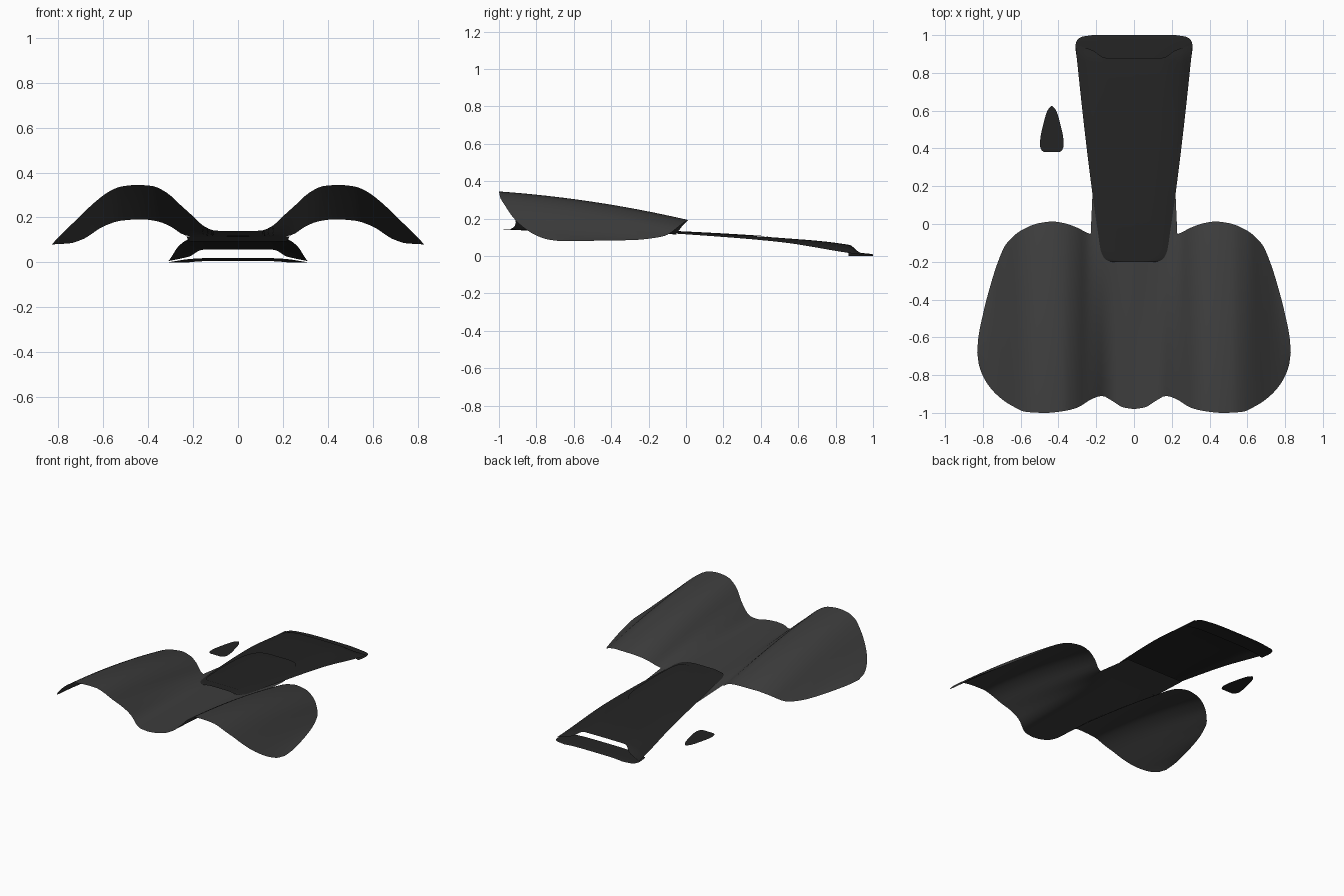
import bpy, bmesh, math

if "Cube" in bpy.data.objects:
    bpy.data.objects.remove(bpy.data.objects["Cube"])


def material(name, rgb):
    m = bpy.data.materials.new(name)
    m.diffuse_color = (*rgb, 1)
    m.use_nodes = True
    m.node_tree.nodes["Principled BSDF"].inputs["Base Color"].default_value = m.diffuse_color
    return m


GREY = material("dark grey", (0.047, 0.047, 0.047))
BLACK = material("near black", (0.017, 0.017, 0.017))


def curve(*pts):
    """Smooth monotone interpolation through (position, value) points."""
    n = len(pts)
    d = [(pts[i + 1][1] - pts[i][1]) / (pts[i + 1][0] - pts[i][0]) for i in range(n - 1)]
    m = [d[0]] + [2 * a * b / (a + b) if a * b > 0 else 0 for a, b in zip(d, d[1:])] + [d[-1]]

    def f(x):
        x = min(max(x, pts[0][0]), pts[-1][0])
        i = 0
        while i < n - 2 and x > pts[i + 1][0]:
            i += 1
        h = pts[i + 1][0] - pts[i][0]
        t = (x - pts[i][0]) / h
        return ((1 + 2 * t) * (1 - t) ** 2 * pts[i][1] + t * (1 - t) ** 2 * h * m[i]
                + t * t * (3 - 2 * t) * pts[i + 1][1] + t * t * (t - 1) * h * m[i + 1])
    return f


def sheet(name, nu, nv, fn, mat):
    """Smooth surface from fn(u, v), with u in -1..1 and v in 0..1."""
    bm = bmesh.new()
    g = [[bm.verts.new(fn(2 * i / nu - 1, j / nv)) for j in range(nv + 1)] for i in range(nu + 1)]
    for i in range(nu):
        for j in range(nv):
            bm.faces.new((g[i][j], g[i + 1][j], g[i + 1][j + 1], g[i][j + 1])).smooth = True
    bmesh.ops.remove_doubles(bm, verts=bm.verts, dist=1e-5)
    me = bpy.data.meshes.new(name)
    bm.to_mesh(me)
    bm.free()
    me.materials.append(mat)
    ob = bpy.data.objects.new(name, me)
    bpy.context.collection.objects.link(ob)
    return ob


# Twin-humped wing shell: edge outlines and edge heights across x
back_y = curve((0, -.05), (.22, -.054), (.3, -.02), (.36, .002), (.43, .013), (.5, .005),
               (.59, -.03), (.677, -.106), (.72, -.2), (.77, -.36), (.8, -.48), (.825, -.61), (.83, -.68))
front_y = curve((0, -.98), (.06, -.97), (.11, -.94), (.17, -.91), (.22, -.925), (.3, -.972),
                (.37, -.99), (.47, -1), (.57, -.995), (.65, -.96), (.72, -.91), (.78, -.84),
                (.82, -.75), (.83, -.68))
back_z = curve((0, .117), (.2, .115), (.24, .122), (.3, .16), (.36, .183), (.43, .192), (.52, .186),
               (.6, .16), (.69, .104), (.75, .085), (.83, .08))
front_z = curve((0, .14), (.1, .141), (.15, .16), (.2, .205), (.25, .25), (.32, .312), (.38, .34),
                (.45, .345), (.52, .338), (.57, .318), (.63, .275), (.72, .19), (.79, .122), (.83, .08))


def wing(u, v):
    x = .83 * math.sin(math.pi / 2 * u)
    a = abs(x)
    t = 1 - v
    y = back_y(a) + (front_y(a) - back_y(a)) * t
    bulge = .4 * max(front_z(a) - .14, 0) * t * (1 - t)
    return x, y, back_z(a) + (front_z(a) - back_z(a)) * t + bulge


sheet("wing_shell", 120, 40, wing, GREY)

# Short bridge joining the wing to the tongue
sheet("bridge", 8, 6, lambda u, v: (u * (.23 - .012 * v), -.07 + .27 * v, .116 - .022 * v), GREY)

# Tapered tongue: half width, crest height and edge height along y
tongue_w = curve((-.2, .115), (-.195, .138), (-.18, .158), (-.14, .176), (-.05, .19), (.16, .22),
                 (.5, .262), (.88, .303), (.95, .31))
crest = curve((-.2, .135), (0, .127), (.5, .097), (.88, .058), (.92, .03), (.95, .018))
edge = curve((-.2, .128), (0, .116), (.5, .075), (.88, .015), (.95, .006))
fall = curve((0, 0), (.5, .03), (.8, .4), (1, 1))
end_y = curve((0, .88), (.5, .88), (.72, .92), (1, .95))


def tongue_z(x, y):
    return crest(y) + (edge(y) - crest(y)) * fall(abs(x) / tongue_w(y))


def tongue(u, v):
    y = -.2 + (end_y(abs(u)) + .2) * v ** 1.5
    x = u * tongue_w(y)
    return x, y, tongue_z(x, y)


sheet("tongue", 48, 70, tongue, BLACK)

# Low rim behind the slot at the end of the tongue
rim_w = curve((.87, .302), (.94, .31), (.97, .303), (.99, .28), (1, .22))


def rim(u, v):
    y = .87 + .13 * (1 - (1 - v) ** 2)
    return u * rim_w(y), y, (.02 - .013 * v) * (1 - abs(u) ** 4)


sheet("end_rim", 40, 16, rim, BLACK)

# Slightly raised rounded pad on the tongue
pad_w = curve((-.15, .1), (-.145, .13), (-.13, .15), (-.09, .167), (0, .178), (.1, .188), (.25, .191),
              (.33, .185), (.39, .165), (.425, .135), (.44, .1), (.445, .06))


def pad(u, v):
    y = -.15 + .595 * (1 - math.cos(math.pi * v)) / 2
    x = u * pad_w(y)
    return x, y, tongue_z(x, y) + .004


sheet("pad", 32, 48, pad, BLACK)

# Small flat leaf-shaped plate beside the tongue
leaf_w = curve((.38, .04), (.39, .054), (.42, .063), (.46, .06), (.52, .047), (.57, .034),
               (.6, .023), (.616, .012), (.624, .003))
sheet("side_leaf", 8, 32,
      lambda u, v: (-.435 + u * leaf_w(.38 + .244 * v), .38 + .244 * v, .025), BLACK)
